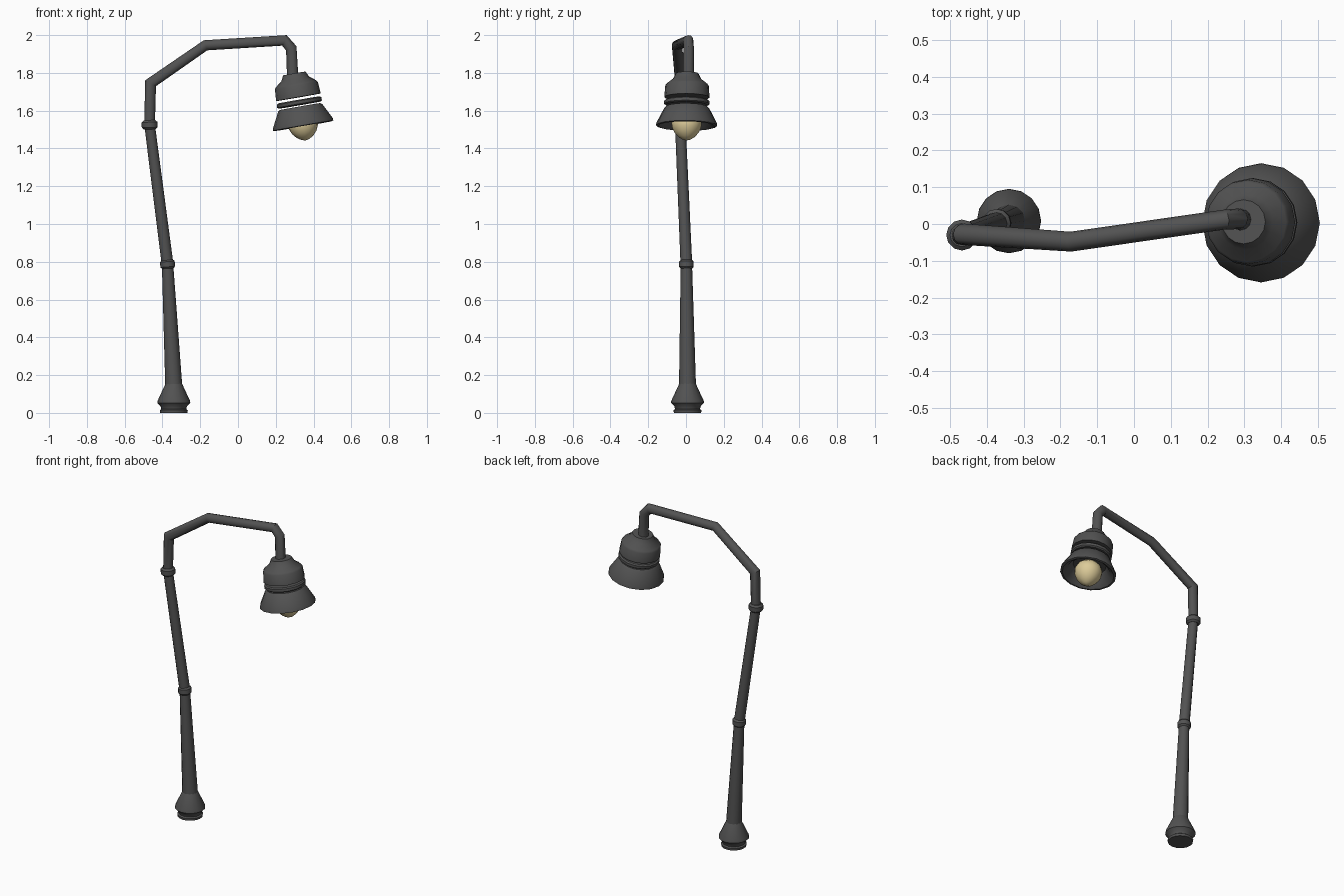
import bpy, bmesh, math
from mathutils import Vector

cube = bpy.data.objects.get("Cube")
if cube:
    bpy.data.objects.remove(cube, do_unlink=True)


def material(name, colour):
    m = bpy.data.materials.new(name)
    m.use_nodes = True
    m.diffuse_color = colour
    m.node_tree.nodes["Principled BSDF"].inputs["Base Color"].default_value = colour
    return m


IRON = material("dark iron", (0.085, 0.085, 0.085, 1))
GLASS = material("warm glass", (0.72, 0.60, 0.32, 1))


def loft(name, rings, mat, sides):
    """Skin rings of (centre, normal, radius, mitre stretch), capped at both ends."""
    bm = bmesh.new()
    loops = []
    for centre, n, r, stretch in rings:
        u = (Vector((0, 1, 0)) - n * n.y).normalized()
        v = n.cross(u) * stretch
        angles = [2 * math.pi * i / sides for i in range(sides)]
        loops.append([bm.verts.new(centre + r * (u * math.cos(a) + v * math.sin(a)))
                      for a in angles])
    for a, b in zip(loops, loops[1:]):
        for i in range(sides):
            j = (i + 1) % sides
            bm.faces.new((a[i], a[j], b[j], b[i]))
    bm.faces.new(loops[0])
    bm.faces.new(loops[-1])
    bmesh.ops.recalc_face_normals(bm, faces=bm.faces)
    mesh = bpy.data.meshes.new(name)
    bm.to_mesh(mesh)
    bm.free()
    mesh.materials.append(mat)
    ob = bpy.data.objects.new(name, mesh)
    bpy.context.collection.objects.link(ob)
    bpy.ops.object.select_all(action="DESELECT")
    ob.select_set(True)
    bpy.context.view_layer.objects.active = ob
    bpy.ops.object.shade_smooth_by_angle(angle=math.radians(32))
    return ob


def lathe(name, origin, axis, profile, mat=IRON, sides=16):
    """Turn a profile of (distance along axis, radius)."""
    o, d = Vector(origin), Vector(axis).normalized()
    return loft(name, [(o + d * t, d, r, 1) for t, r in profile], mat, sides)


def tube(name, points, radii, sides=12):
    """Round bar with mitred corners along a path."""
    pts = [Vector(p) for p in points]
    rings = []
    for i, p in enumerate(pts):
        before = (p - pts[i - 1]).normalized() if i else None
        after = (pts[i + 1] - p).normalized() if i < len(pts) - 1 else before
        before = before or after
        n = (before + after).normalized()
        rings.append((p, n, radii[i], 1 / n.dot(after)))
    return loft(name, rings, IRON, sides)


# Post: foot, tapered lower part, upper part
foot = Vector((-0.34, 0.008, 0))
low_joint = Vector((-0.373, 0.002, 0.787))
high_joint = Vector((-0.468, -0.03, 1.525))
lathe("base_foot", foot, (0, 0, 1),
      [(0, .072), (.014, .074), (.02, .066), (.035, .07), (.053, .0875),
       (.064, .086), (.15, .046), (.16, .04)])
tube("lower_post", [foot + Vector((0, 0, .14)), low_joint], [.045, .03])
tube("upper_post", [low_joint, high_joint], [.031, .028])

# Collars on the joints
for name, joint, axis, r in (("lower_collar", low_joint, (-.08, 0, 1), .039),
                             ("upper_collar", high_joint, (-.04, 0, 1), .042)):
    lathe(name, joint, axis,
          [(-.024, r * .75), (-.014, r), (.014, r), (.024, r * .75)], sides=12)

# Bent arm
tube("arm", [high_joint, (-.463, -.028, 1.745), (-.172, -.048, 1.946),
             (.246, .012, 1.972), (.282, .014, 1.93), (.29, .012, 1.77)],
     [.028, .029, .027, .027, .028, .03])

# Lamp head: three separate turned parts on one tilted axis
top, lean = (.298, .006, 1.797), (.17, -.01, -.985)
lathe("lamp_cap", top, lean,
      [(0, .06), (.03, .075), (.055, .108), (.065, .115), (.128, .12)])
lathe("lamp_ring", top, lean, [(.142, .112), (.148, .12), (.164, .12), (.17, .112)])
lathe("lamp_shade", top, lean,
      [(.178, .109), (.186, .119), (.266, .16), (.28, .162), (.283, .15),
       (.265, .125), (.22, .095)])

# Bulb
lathe("bulb", top, lean,
      [(.215, .05), (.235, .07), (.265, .08), (.29, .077), (.318, .064),
       (.34, .044), (.354, .022), (.359, .004)], GLASS)
